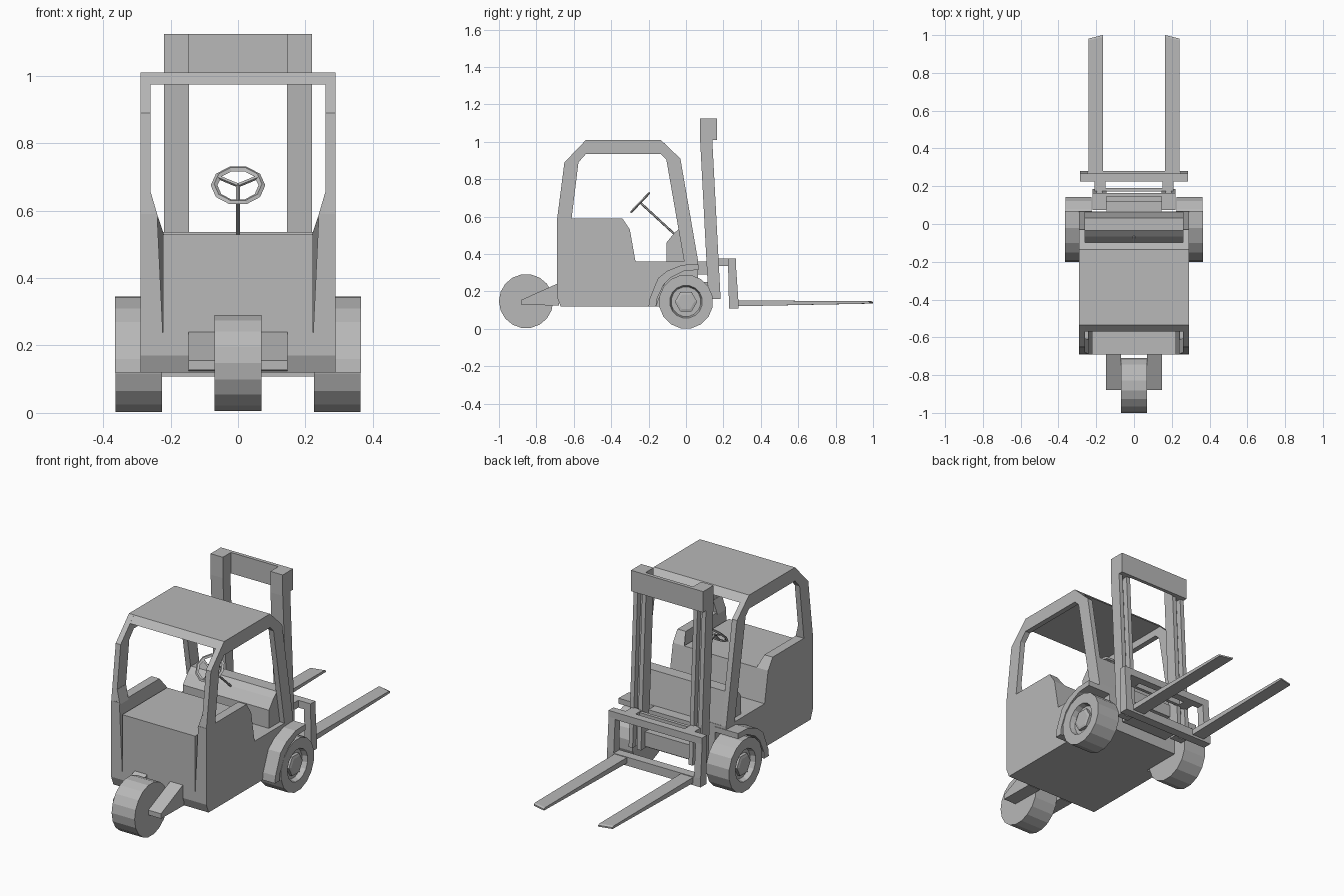
import bpy, bmesh
from math import pi, sin, cos
from mathutils import Vector, Matrix

cube = bpy.data.objects.get("Cube")
if cube:
    bpy.data.objects.remove(cube, do_unlink=True)

GREY = (0.48, 0.48, 0.48, 1)
grey = bpy.data.materials.new("plain_grey")
grey.use_nodes = True
grey.diffuse_color = GREY
grey.node_tree.nodes["Principled BSDF"].inputs["Base Color"].default_value = GREY


def finish(name, bm):
    bmesh.ops.recalc_face_normals(bm, faces=bm.faces)
    mesh = bpy.data.meshes.new(name)
    bm.to_mesh(mesh)
    bm.free()
    mesh.materials.append(grey)
    obj = bpy.data.objects.new(name, mesh)
    bpy.context.collection.objects.link(obj)
    return obj


def prism(name, profile, x0, x1, tweak=None):
    """Extrude a (y, z) profile along x; tweak may move the finished vertices."""
    bm = bmesh.new()
    a = [bm.verts.new((x0, y, z)) for y, z in profile]
    b = [bm.verts.new((x1, y, z)) for y, z in profile]
    bm.faces.new(a)
    bm.faces.new(b[::-1])
    for i in range(len(a)):
        j = (i + 1) % len(a)
        bm.faces.new((a[i], a[j], b[j], b[i]))
    if tweak:
        for v in bm.verts:
            tweak(v)
    return finish(name, bm)


def pair(name, profile, x0, x1, tweak=None):
    prism("left_" + name, profile, x0, x1, tweak)
    other = prism("right_" + name, profile, x0, x1, tweak)
    other.data.transform(Matrix.Scale(-1, 4, (1, 0, 0)))
    other.data.flip_normals()


def rect(y0, y1, z0, z1):
    return [(y0, z0), (y1, z0), (y1, z1), (y0, z1)]


def lathe(name, steps, sides, y, z, flip=1):
    """Turn (x, radius) steps about a sideways axle."""
    bm = bmesh.new()
    rings = []
    for x, r in steps:
        rings.append([bm.verts.new((flip * x, y + r * sin(2 * pi * (i + .5) / sides),
                                    z + r * cos(2 * pi * (i + .5) / sides)))
                      for i in range(sides)])
    for p, q in zip(rings, rings[1:]):
        for i in range(sides):
            j = (i + 1) % sides
            bm.faces.new((p[i], p[j], q[j], q[i]))
    bm.faces.new(rings[0])
    bm.faces.new(rings[-1])
    finish(name, bm)


def rod(name, start, end, radius, sides=6):
    start, end = Vector(start), Vector(end)
    d = end - start
    bm = bmesh.new()
    m = Matrix.Translation((start + end) / 2) @ d.to_track_quat('Z', 'Y').to_matrix().to_4x4()
    bmesh.ops.create_cone(bm, cap_ends=True, segments=sides, radius1=radius,
                          radius2=radius, depth=d.length, matrix=m)
    finish(name, bm)


# Main body: engine hood and floor, then the dashboard
prism("body_core", [(-.67, .12), (-.69, .17), (-.69, .53), (-.30, .53), (-.27, .36),
                    (.065, .36), (.065, .12)], -.222, .222)
prism("dashboard", [(-.105, .355), (-.105, .46), (-.065, .51), (-.035, .537),
                    (.033, .537), (.063, .36)], -.262, .262)


# Side panels with wheel arch; the upper inner edge leans outward
def lean(v):
    if v.co.z > .55 and v.co.x < .25:
        v.co.x = .24


pair("side_panel", [(-.67, .12), (-.69, .17), (-.69, .59), (-.34, .59), (-.30, .53),
                    (-.27, .36), (.065, .36), (.065, .33), (-.03, .32), (-.11, .25),
                    (-.16, .12)], .22, .29, lean)


# Cab frame, rear corner gussets and roof
pair("cab_frame", [(-.69, .58), (-.65, .89), (-.535, 1.01), (-.135, 1.01), (-.03, .91),
                   (.065, .36), (-.01, .36), (-.105, .905), (-.135, .935),
                   (-.535, .935), (-.575, .89), (-.613, .58)], .26, .29)


def taper(v):
    if v.co.z > .6 and v.co.x < .25:
        v.co.x = .259


pair("rear_gusset", [(-.689, .58), (-.681, .655), (-.605, .655), (-.613, .58)],
     .237, .262, taper)
prism("roof", [(-.568, .975), (-.535, 1.01), (-.135, 1.01), (-.098, .975)], -.262, .262)

# Front wheels with recessed hubs, and the single rear wheel
for side, flip in (("left", 1), ("right", -1)):
    lathe(side + "_front_tyre", [(.225, .145), (.363, .145), (.363, .088), (.335, .08)],
          16, 0, .145, flip)
    lathe(side + "_front_hub", [(.33, .06), (.352, .06), (.356, .045)], 6, 0, .145, flip)
lathe("rear_wheel", [(-.07, .145), (.07, .145)], 18, -.855, .148)

# Fenders and rear wheel arms
pair("fender", [(-.20, .12), (-.195, .16), (-.15, .27), (-.10, .31), (-.02, .342),
                (.068, .345), (.068, .315), (-.01, .31), (-.08, .275), (-.12, .235),
                (-.155, .16), (-.16, .12)], .222, .365)
pair("rear_arm", [(-.88, .128), (-.88, .155), (-.68, .245), (-.68, .125)], .07, .147)


# Mast: leaning channel rails with heads, upper and lower cross members
def mast_profile(front, back):
    return [(.075 + front, 1.02), (.075 + back, 1.02), (.12 + back, .16), (.12 + front, .16)]


pair("mast_rail", mast_profile(0, .035), .145, .22)
for label, x0, x1 in (("inner", .145, .169), ("outer", .196, .22)):
    pair("mast_" + label + "_flange", mast_profile(.035, .065), x0, x1)
pair("mast_head", rect(.075, .165, 1.01, 1.125), .145, .22)
prism("mast_top_bar", rect(.145, .165, 1.01, 1.125), -.146, .146)
prism("mast_lower_bar", rect(.08, .15, .17, .25), -.146, .146)
prism("mast_middle_bar", rect(.065, .12, .29, .36), -.146, .146)

# Fork carriage
prism("carriage_top_bar", rect(.225, .267, .335, .375), -.285, .285)
prism("carriage_bottom_bar", rect(.23, .28, .108, .155), -.285, .285)
pair("carriage_post", [(.225, .34), (.267, .34), (.28, .15), (.28, .11), (.23, .11)],
     .245, .285)
pair("carriage_stub", rect(.165, .23, .335, .375), .15, .21)
prism("carriage_slider_bar", rect(.172, .19, .335, .37), -.2, .2)


# Forks, thinning to angled tips
def clip_tip(v):
    if v.co.y > .98 and v.co.x > .2:
        v.co.y -= .018


pair("fork", [(.235, .12), (.235, .152), (.99, .148), (1.0, .143), (1.0, .135)],
     .165, .24, clip_tip)

# Steering wheel on its slanted column
hub = Vector((0, -.245, .675))
up = Vector((0, .69, .724))
side = Vector((1, 0, 0))
rod("steering_column", (0, -.06, .505), hub, .006)
normal = side.cross(up)
bm = bmesh.new()
N = 10
loops = []
for r, h in ((.081, 0), (.071, .006), (.061, 0), (.071, -.006)):
    loops.append([bm.verts.new(hub + (side * cos(2 * pi * i / N) + up * sin(2 * pi * i / N)) * r
                               + normal * h) for i in range(N)])
for k in range(4):
    p, q = loops[k], loops[(k + 1) % 4]
    for i in range(N):
        j = (i + 1) % N
        bm.faces.new((p[i], p[j], q[j], q[i]))
finish("steering_wheel_rim", bm)
for n, angle in enumerate((pi / 6, 5 * pi / 6, 3 * pi / 2)):
    rod("steering_spoke_%d" % n, hub, hub + (side * cos(angle) + up * sin(angle)) * .068, .006, 4)
